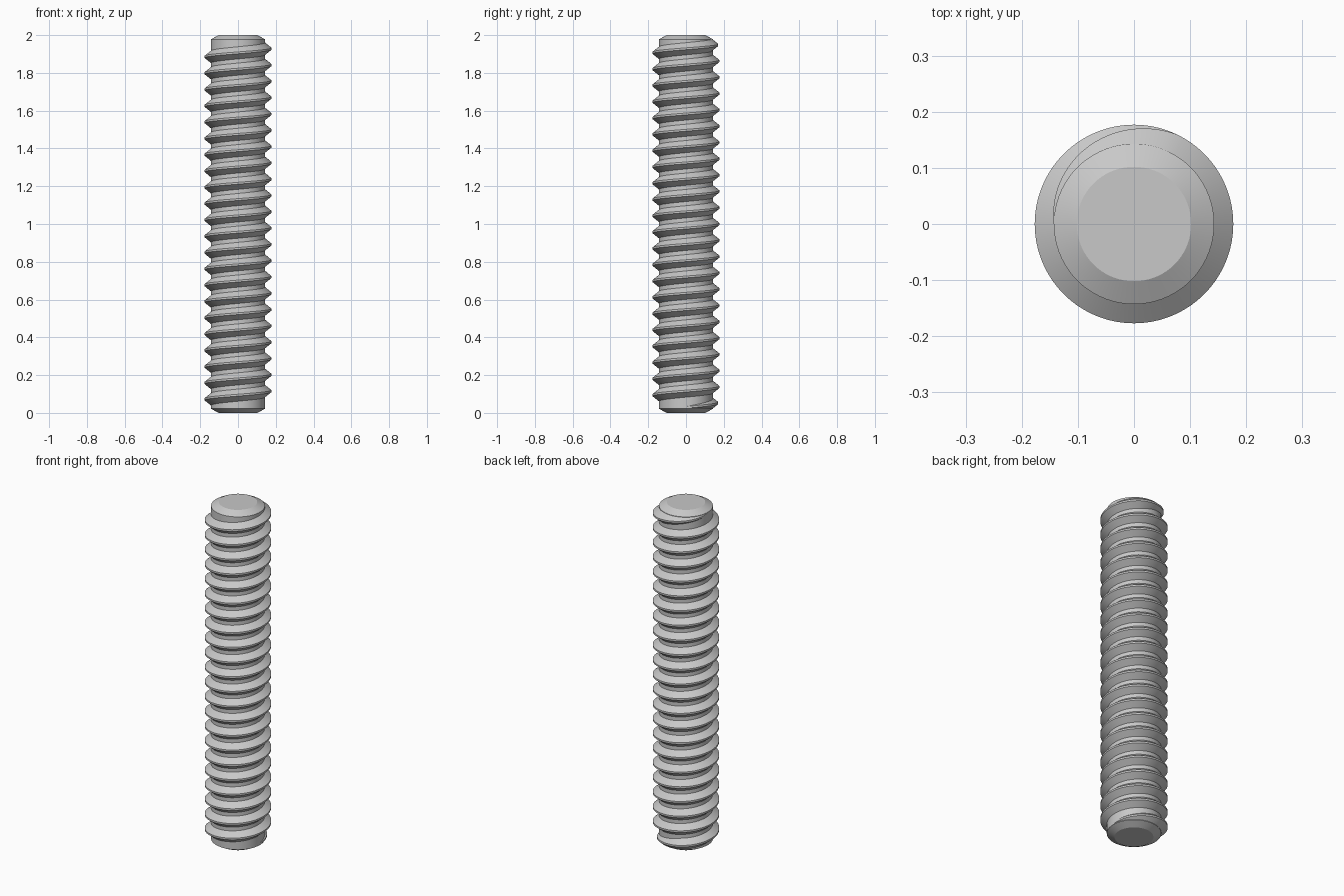
import bpy
import bmesh
from math import sin, cos, pi, radians

cube = bpy.data.objects.get("Cube")
if cube:
    bpy.data.objects.remove(cube, do_unlink=True)

# Overall sizes
LENGTH = 2.0
CORE_R, CREST_R, END_R = 0.143, 0.177, 0.102
CHAMFER = 0.022
PITCH, TURNS = 0.0863, 22.5
BASE_HALF, CREST_HALF = 0.033, 0.005
RUNOUT = radians(115)
SEGMENTS = 72

steel = bpy.data.materials.new("grey_steel")
steel.use_nodes = True
GREY = (0.58, 0.58, 0.58, 1)
steel.diffuse_color = GREY
steel.node_tree.nodes["Principled BSDF"].inputs["Base Color"].default_value = GREY


def polar(r, angle, z):
    return (r * cos(angle), r * sin(angle), z)


def loft(name, sections):
    """Skin a list of closed sections and cap both ends."""
    bm = bmesh.new()
    rows = [[bm.verts.new(p) for p in section] for section in sections]
    n = len(rows[0])
    for low, high in zip(rows, rows[1:]):
        for i in range(n):
            j = (i + 1) % n
            bm.faces.new((low[i], low[j], high[j], high[i]))
    bm.faces.new(rows[0][::-1])
    bm.faces.new(rows[-1])
    bmesh.ops.recalc_face_normals(bm, faces=bm.faces)
    mesh = bpy.data.meshes.new(name)
    bm.to_mesh(mesh)
    bm.free()
    mesh.materials.append(steel)
    obj = bpy.data.objects.new(name, mesh)
    bpy.context.collection.objects.link(obj)
    bpy.ops.object.select_all(action="DESELECT")
    obj.select_set(True)
    bpy.context.view_layer.objects.active = obj
    bpy.ops.object.shade_smooth_by_angle(angle=radians(20))
    return obj


# Core rod with chamfered ends
profile = [(END_R, 0), (CORE_R, CHAMFER),
           (CORE_R, LENGTH - CHAMFER), (END_R, LENGTH)]
loft("core_rod", [[polar(r, 2 * pi * i / SEGMENTS, z) for i in range(SEGMENTS)]
                  for r, z in profile])

# Right-hand thread ridge, fading into the core at both ends
total = TURNS * 2 * pi
steps = int(TURNS * SEGMENTS)
start_z = (LENGTH - TURNS * PITCH) / 2
sections = []
for s in range(steps + 1):
    a = total * s / steps
    z = start_z + PITCH * a / (2 * pi)
    fade = min(1, a / RUNOUT, (total - a) / RUNOUT)
    crest = CORE_R + (CREST_R - CORE_R) * fade
    half = CREST_HALF + (BASE_HALF - CREST_HALF) * fade
    root = CORE_R - 0.001
    sections.append([polar(root, a, z - half), polar(crest, a, z - CREST_HALF),
                     polar(crest, a, z + CREST_HALF), polar(root, a, z + half)])
loft("thread_ridge", sections)
